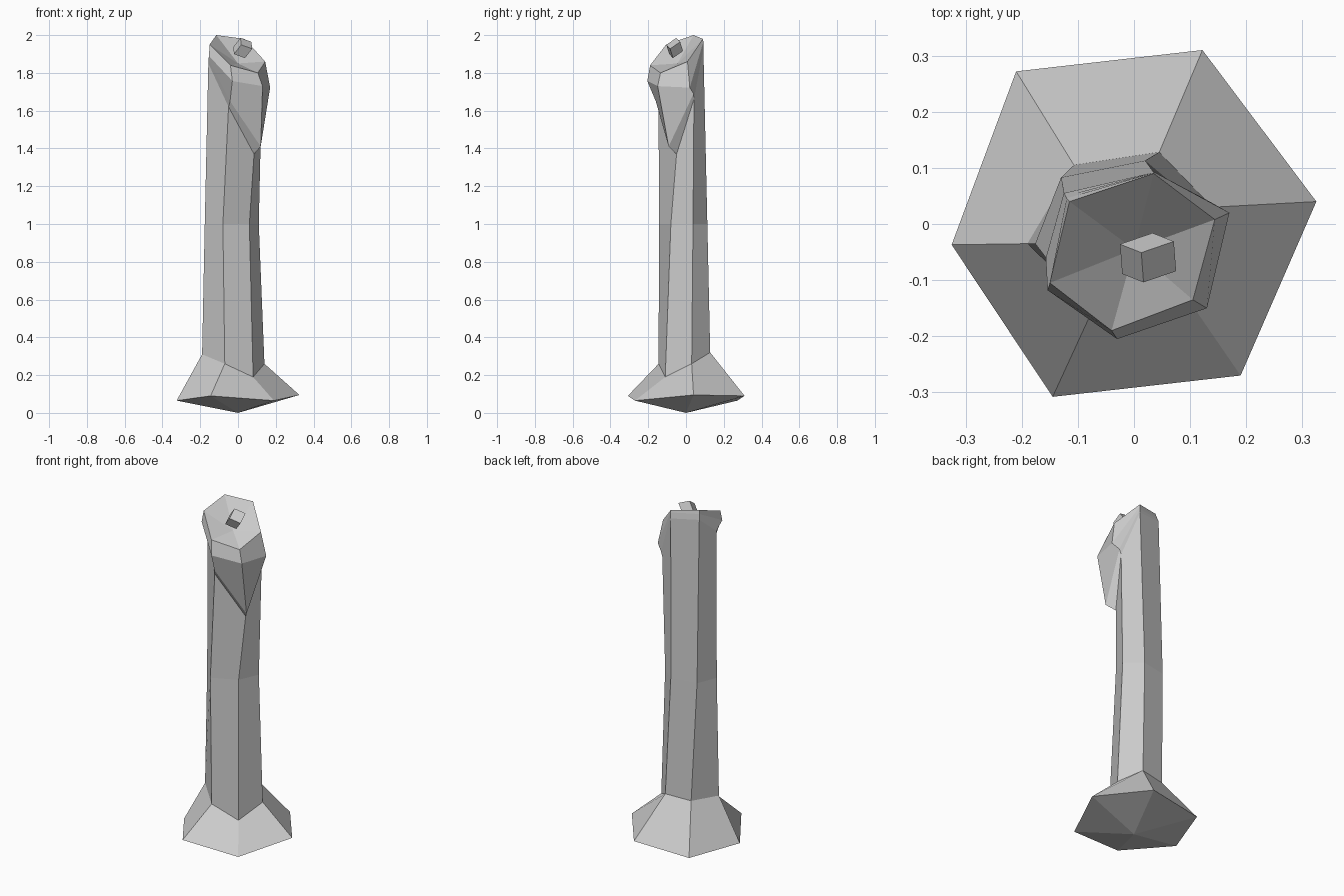
import bpy, bmesh
from mathutils import Matrix

if "Cube" in bpy.data.objects:
    bpy.data.objects.remove(bpy.data.objects["Cube"])


def loft(name, rings, start=None, end=None):
    """Skin six-sided rings, with optional centre points closing the ends."""
    bm = bmesh.new()
    loops = [[bm.verts.new(p) for p in r] for r in rings]
    for lo, hi in zip(loops, loops[1:]):
        for i in range(6):
            j = (i + 1) % 6
            bm.faces.new((lo[i], lo[j], hi[j], hi[i]))
    for point, loop, flip in ((start, loops[0], True), (end, loops[-1], False)):
        if point:
            c = bm.verts.new(point)
            for i in range(6):
                a, b = loop[i], loop[(i + 1) % 6]
                bm.faces.new((b, a, c) if flip else (a, b, c))
    mesh = bpy.data.meshes.new(name)
    bm.to_mesh(mesh)
    bm.free()
    obj = bpy.data.objects.new(name, mesh)
    bpy.context.collection.objects.link(obj)
    return obj


# Rings run left, front-left, front-right, right, back-right, back-left
foot = [(-.325, -.037, .065), (-.145, -.308, .09), (.19, -.27, .065),
        (.325, .04, .095), (.122, .31, .09), (-.21, .272, .065)]
ankle = [(-.19, -.035, .31), (-.07, -.145, .26), (.08, -.11, .19),
         (.14, .03, .26), (.045, .128, .32), (-.107, .105, .31)]
middle = [(-.176, -.035, 1.0), (-.08, -.143, 1.0), (.06, -.08, 1.0),
          (.11, .037, 1.0), (.02, .113, 1.0), (-.13, .083, 1.0)]
neck = [(-.157, -.06, 1.85), (-.05, -.145, 1.62), (.085, -.05, 1.37),
        (.125, .042, 1.66), (.035, .092, 1.93), (-.125, .055, 1.95)]
flare = [(-.156, -.085, 1.87), (-.042, -.16, 1.65), (.12, -.092, 1.41),
         (.135, .04, 1.69), (.036, .092, 1.95), (-.122, .05, 1.965)]
collar = [(-.154, -.118, 1.89), (-.03, -.205, 1.757), (.13, -.15, 1.73),
          (.17, .02, 1.722), (.037, .092, 1.965), (-.12, .046, 1.98)]
rim = [(-.15, -.105, 1.95), (-.04, -.19, 1.84), (.105, -.135, 1.80),
       (.144, .008, 1.86), (.035, .09, 1.98), (-.115, .04, 2.0)]

# Flared foot, bent post and slanted head with a shallow dish
loft("foot", [foot, ankle], start=(0, 0, 0))
loft("post", [ankle, middle, neck])
loft("dished_head", [neck, flare, collar, rim], end=(0, -.045, 1.85))

# Small tilted cube sitting in the dish
axes = Matrix(((.058, .004, -.038), (.02, -.053, .015), (-.021, -.037, -.049)))
bm = bmesh.new()
bmesh.ops.create_cube(bm, size=1, matrix=Matrix.Translation((.025, -.06, 1.932)) @ axes.to_4x4())
bmesh.ops.recalc_face_normals(bm, faces=bm.faces)
mesh = bpy.data.meshes.new("small_cube")
bm.to_mesh(mesh)
bm.free()
bpy.context.collection.objects.link(bpy.data.objects.new("small_cube", mesh))
